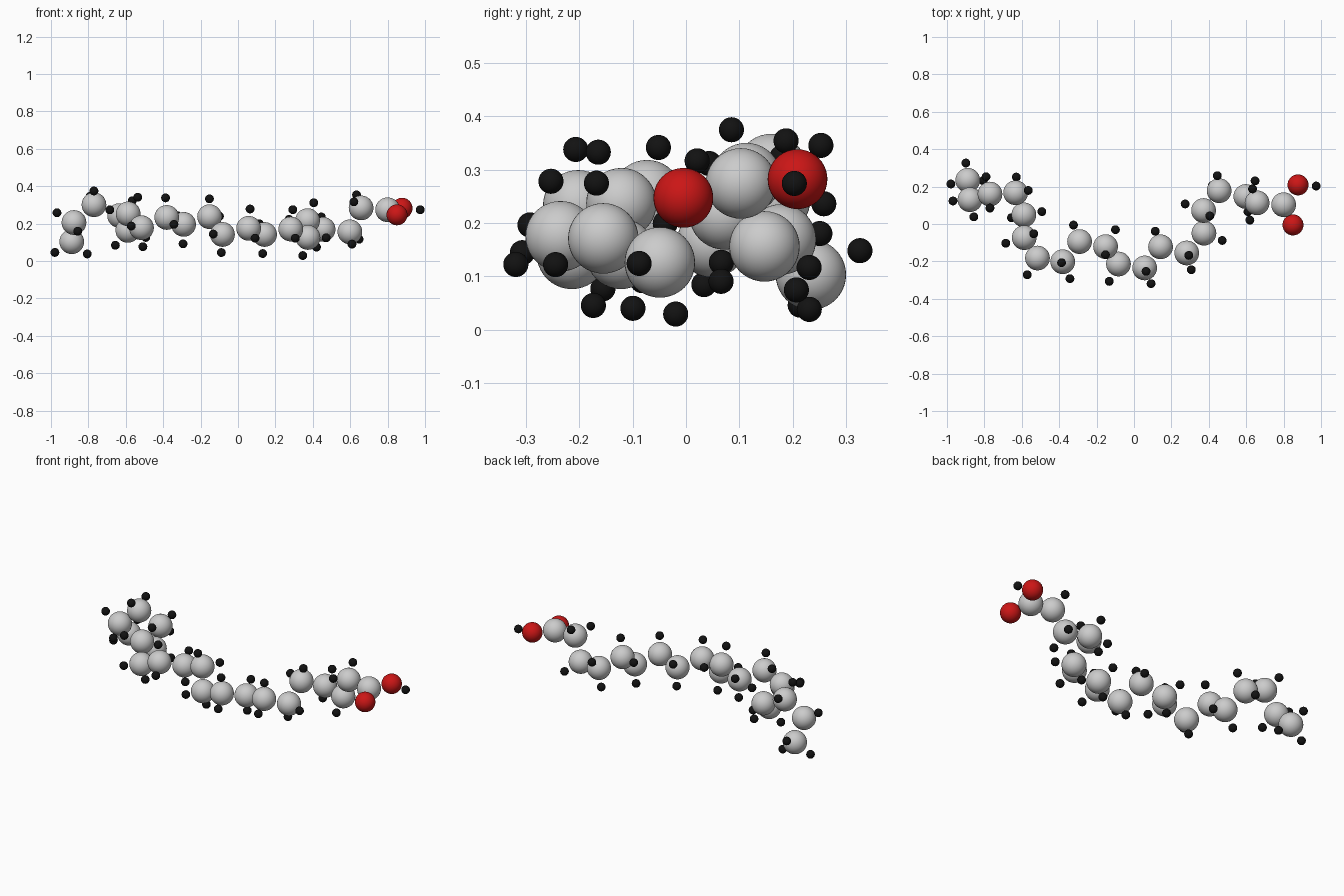
import bpy
from mathutils import Vector as V

if "Cube" in bpy.data.objects:
    bpy.data.objects.remove(bpy.data.objects["Cube"])

R_C, R_O, R_H, CH = 0.066, 0.056, 0.0235, 0.105


def material(name, colour):
    m = bpy.data.materials.new(name)
    m.diffuse_color = colour
    m.use_nodes = True
    m.node_tree.nodes["Principled BSDF"].inputs["Base Color"].default_value = m.diffuse_color
    return m


red = material("red", (0.6, 0.008, 0.008, 1))
black = material("black", (0.006, 0.006, 0.006, 1))


def ball(name, pos, radius, mat=None):
    bpy.ops.mesh.primitive_uv_sphere_add(segments=40, ring_count=20, radius=radius, location=pos)
    ob = bpy.context.object
    ob.name = name
    bpy.ops.object.shade_smooth()
    if mat:
        ob.data.materials.append(mat)


# Carbon chain, from the tail to the acid end
chain = [V(p) for p in (
    (-.889, .234, .103), (-.877, .130, .206), (-.770, .160, .301), (-.633, .167, .243),
    (-.589, .049, .164), (-.587, -.073, .252), (-.516, -.182, .178), (-.381, -.202, .233),
    (-.291, -.094, .196), (-.152, -.121, .237), (-.083, -.214, .142), (.057, -.235, .175),
    (.142, -.122, .142), (.282, -.155, .171), (.374, -.049, .126), (.372, .072, .216),
    (.455, .178, .169), (.598, .147, .156), (.658, .113, .284), (.800, .103, .274))]
for c in chain:
    ball("carbon", c, R_C)

# Two hydrogens on every inner carbon, set tetrahedrally against its neighbours
for prev, c, nxt in zip(chain, chain[1:], chain[2:]):
    a, b = (prev - c).normalized(), (nxt - c).normalized()
    out = -(a + b).normalized()
    side = a.cross(b).normalized()
    for s in (-1, 1):
        ball("hydrogen", c + CH * (0.577 * out + s * 0.816 * side), R_H, black)

# Tail hydrogens
for p in ((-.979, .214, .046), (-.806, .231, .038), (-.899, .326, .148)):
    ball("tail_hydrogen", p, R_H, black)

# Acid group
ball("oxygen_hydroxyl", (.877, .209, .282), R_O, red)
ball("oxygen_double", (.850, -.005, .247), R_O, red)
ball("acid_hydrogen", (.974, .203, .274), R_H, black)
